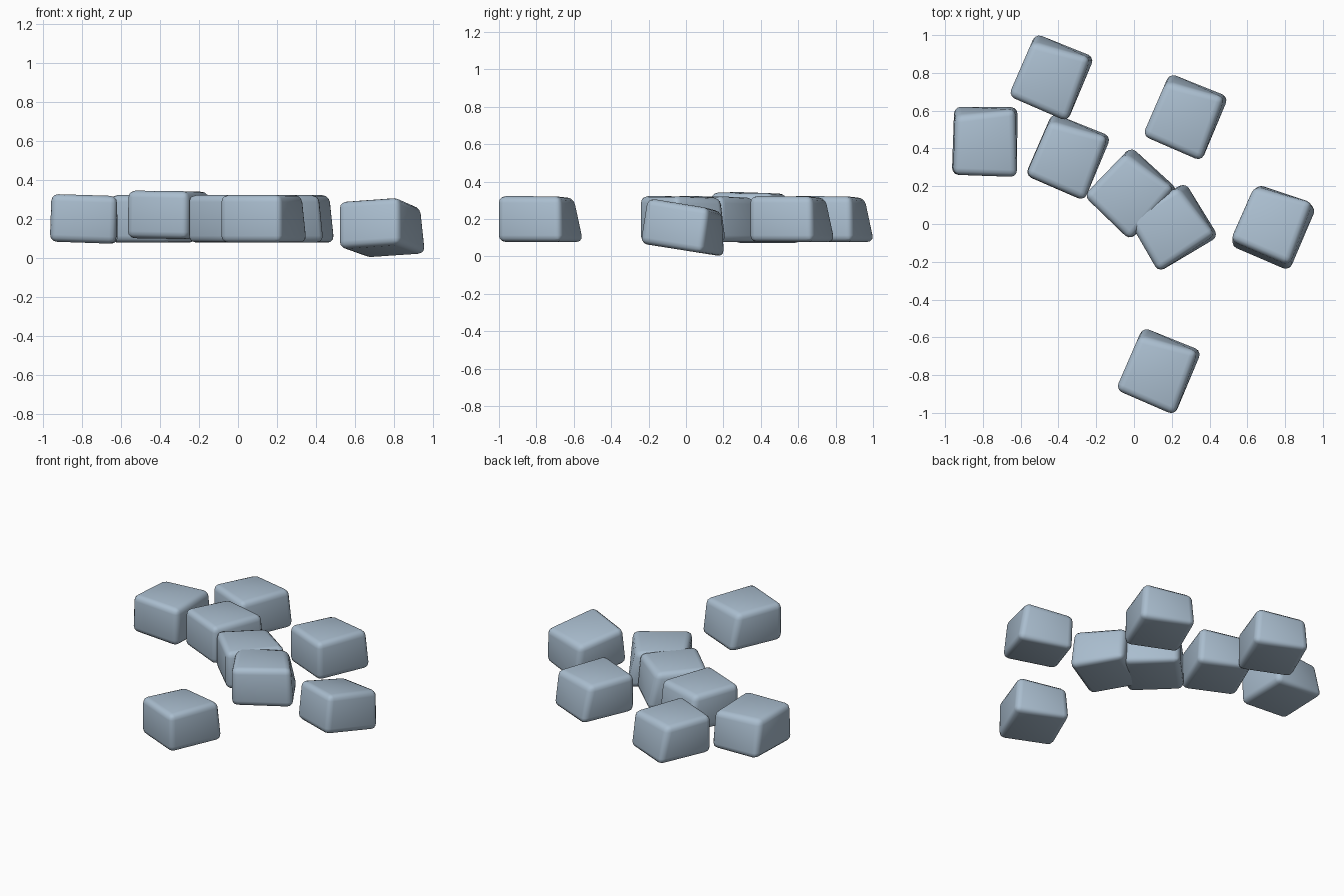
import bpy, bmesh
from math import radians
from mathutils import Matrix

cube = bpy.data.objects.get("Cube")
if cube:
    bpy.data.objects.remove(cube, do_unlink=True)

# Blue-grey stone material
stone_mat = bpy.data.materials.new("blue_grey_stone")
stone_mat.use_nodes = True
colour = (0.40, 0.51, 0.62, 1)
stone_mat.diffuse_color = colour
stone_mat.node_tree.nodes["Principled BSDF"].inputs["Base Color"].default_value = colour


def stone_mesh():
    """One block with its upper back corners pulled in and all edges rounded."""
    bm = bmesh.new()
    bmesh.ops.create_cube(bm, size=1)
    bmesh.ops.scale(bm, vec=(0.34, 0.37, 0.245), verts=bm.verts)
    for v in bm.verts:
        if v.co.z > 0 and v.co.y > 0:
            if v.co.x < 0:
                v.co.y -= 0.06
                v.co.z -= 0.01
            else:
                v.co.x -= 0.025
                v.co.y -= 0.01
    bmesh.ops.bevel(bm, geom=bm.edges[:], offset=0.036, offset_type='OFFSET',
                    segments=3, profile=0.5, affect='EDGES')
    for f in bm.faces:
        f.smooth = True
    mesh = bpy.data.meshes.new("stone")
    bm.to_mesh(mesh)
    bm.free()
    mesh.materials.append(stone_mat)
    return mesh


# Name, centre, turn about z, lean about x, lean about y
stones = [
    ("stone_back", (-0.435, 0.78, 0.20), -23.5, 0, 0),
    ("stone_far_right", (-0.785, 0.44, 0.20), -2, 0, 2),
    ("stone_mid_right", (-0.345, 0.36, 0.22), -23.5, 0, 1),
    ("stone_back_left", (0.275, 0.57, 0.20), -23.5, 0, 0),
    ("stone_centre", (-0.015, 0.165, 0.20), -44, 0, 0),
    ("stone_overlapping", (0.205, -0.015, 0.20), -60, 0, 0),
    ("stone_leaning", (0.74, 0.0, 0.155), -23.5, -9, 0),
    ("stone_front", (0.133, -0.775, 0.20), -23.5, 0, 0),
]

mesh = stone_mesh()
for name, centre, turn, lean_x, lean_y in stones:
    stone = bpy.data.objects.new(name, mesh)
    bpy.context.collection.objects.link(stone)
    stone.matrix_world = (Matrix.Translation(centre)
                          @ Matrix.Rotation(radians(lean_x), 4, 'X')
                          @ Matrix.Rotation(radians(lean_y), 4, 'Y')
                          @ Matrix.Rotation(radians(turn), 4, 'Z'))
